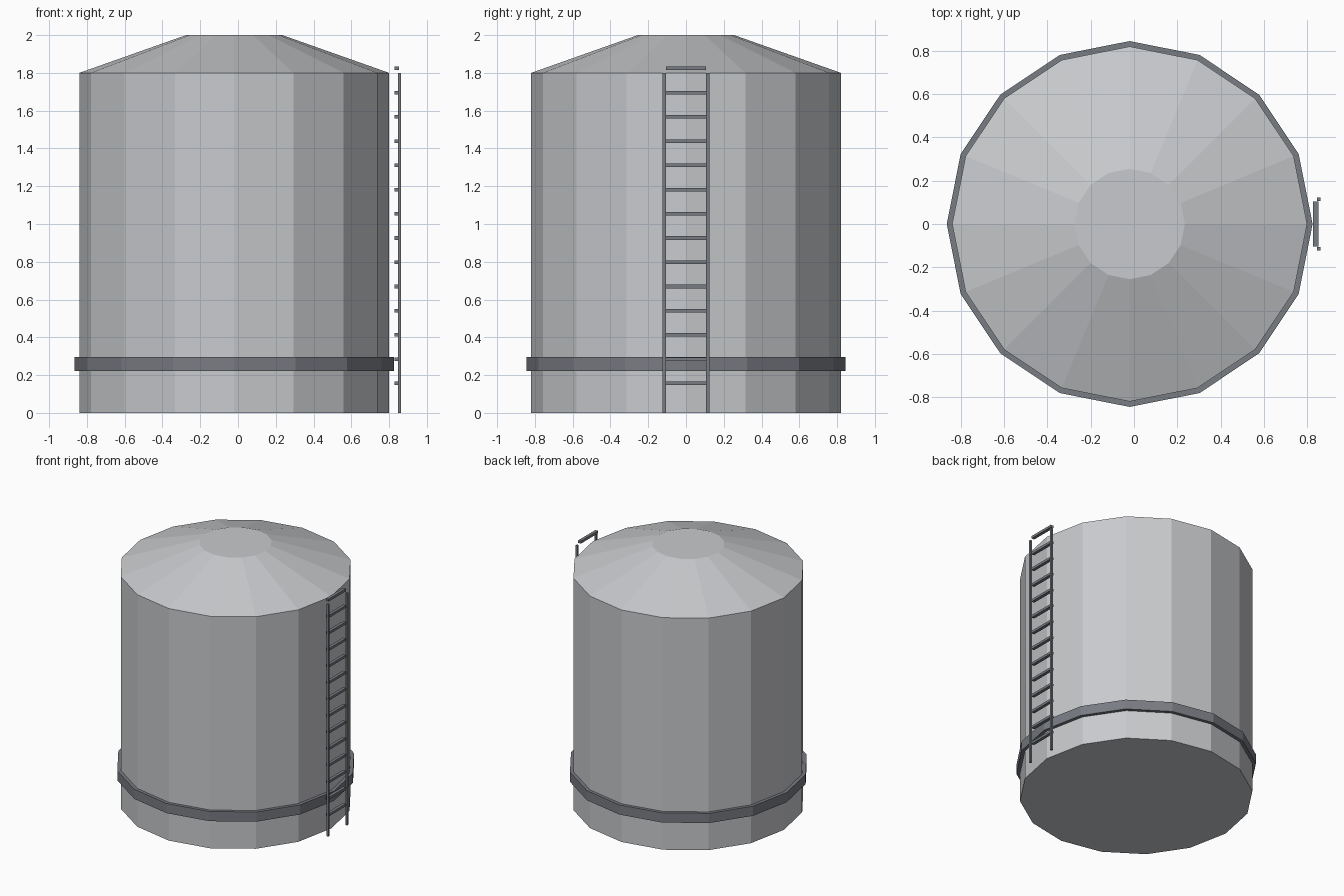
import bpy
import bmesh
import math
from mathutils import Matrix, Vector

default_cube = bpy.data.objects.get("Cube")
if default_cube:
    bpy.data.objects.remove(default_cube, do_unlink=True)

SIDES = 16
TANK_X = -0.02


def make_material(name, color):
    mat = bpy.data.materials.new(name)
    mat.use_nodes = True
    mat.diffuse_color = color
    mat.node_tree.nodes["Principled BSDF"].inputs["Base Color"].default_value = color
    return mat


pale_metal = make_material("pale_grey_metal", (0.58, 0.59, 0.61, 1))
dark_metal = make_material("dark_grey_metal", (0.19, 0.2, 0.225, 1))


def finish(name, bm, mat):
    bmesh.ops.recalc_face_normals(bm, faces=bm.faces)
    mesh = bpy.data.meshes.new(name)
    bm.to_mesh(mesh)
    bm.free()
    mesh.materials.append(mat)
    obj = bpy.data.objects.new(name, mesh)
    bpy.context.collection.objects.link(obj)
    return obj


def lathe(name, profile, mat, closed=False):
    """Revolve (radius, z) points into a faceted shell, capped unless closed."""
    bm = bmesh.new()
    rings = []
    for radius, z in profile:
        angles = [math.tau * i / SIDES for i in range(SIDES)]
        rings.append([bm.verts.new((TANK_X + radius * math.cos(a),
                                    radius * math.sin(a), z)) for a in angles])
    pairs = list(zip(rings, rings[1:]))
    if closed:
        pairs.append((rings[-1], rings[0]))
    else:
        bm.faces.new(rings[0])
        bm.faces.new(rings[-1])
    for low, high in pairs:
        for i in range(SIDES):
            j = (i + 1) % SIDES
            bm.faces.new((low[i], low[j], high[j], high[i]))
    return finish(name, bm, mat)


def box(name, center, size, mat):
    bm = bmesh.new()
    bmesh.ops.create_cube(bm, size=1, matrix=Matrix.Diagonal((*size, 1)))
    obj = finish(name, bm, mat)
    obj.location = Vector(center)
    return obj


# Tank wall with its conical roof and flat cap
lathe("tank", [(0.82, 0), (0.82, 1.8), (0.255, 2)], pale_metal)

# Reinforcing band around the lower wall
lathe("band", [(0.81, 0.222), (0.845, 0.222), (0.845, 0.297), (0.81, 0.297)],
      dark_metal, closed=True)

# Ladder rails
for side, y in (("left", 0.115), ("right", -0.115)):
    box(f"ladder_rail_{side}", (0.854, y, 0.9), (0.016, 0.017, 1.8), dark_metal)

# Ladder rungs
RUNGS = 14
for i in range(RUNGS):
    z = 0.156 + i * 0.1283
    box(f"ladder_rung_{i + 1}", (0.84, 0, z), (0.024, 0.21, 0.019), dark_metal)
